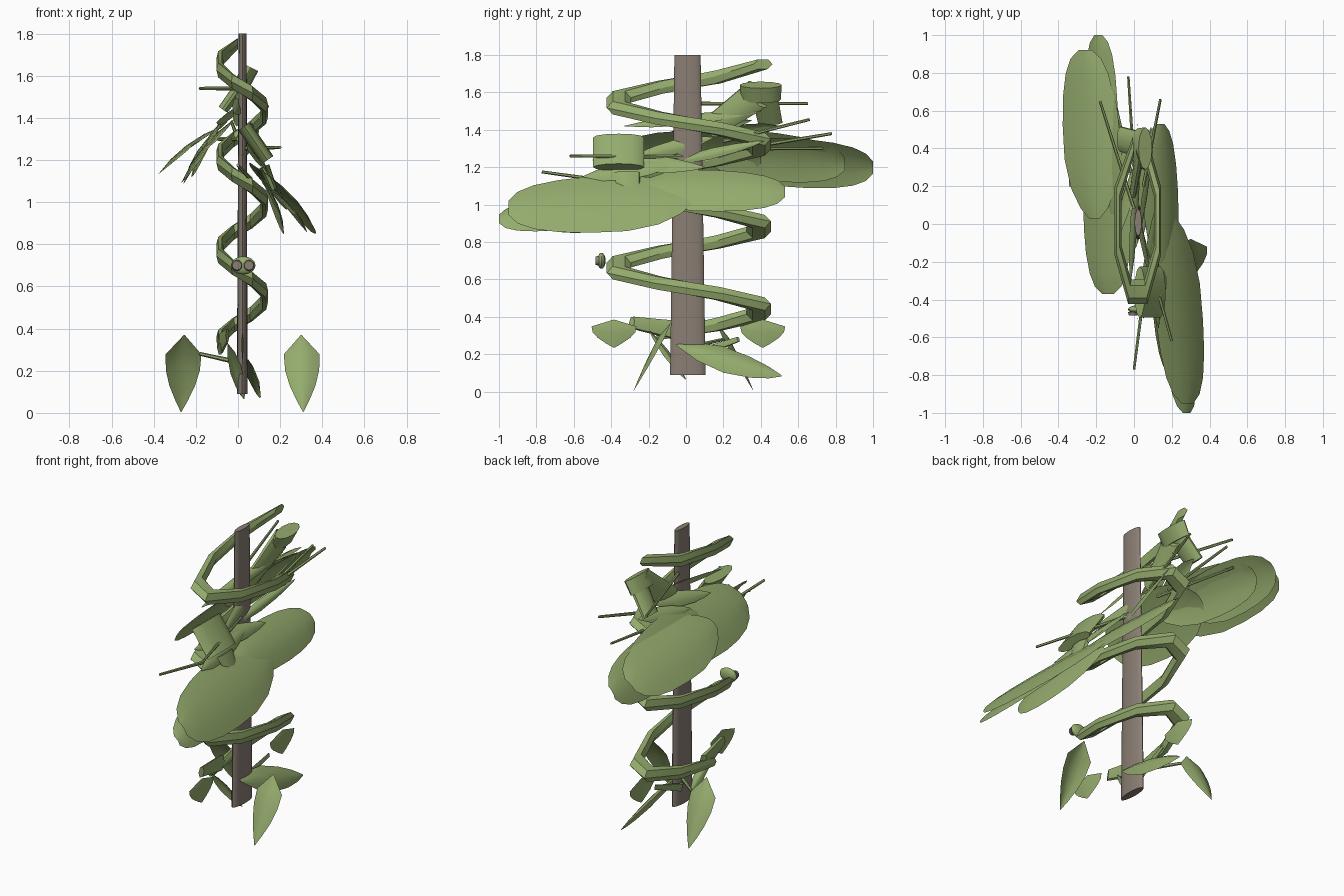
import bpy, bmesh, math
from mathutils import Vector

if "Cube" in bpy.data.objects:
    bpy.data.objects.remove(bpy.data.objects["Cube"])

SQ = 0.27  # the plant is flattened along x


def material(name, col):
    m = bpy.data.materials.new(name)
    m.diffuse_color = (*col, 1)
    m.use_nodes = True
    m.node_tree.nodes["Principled BSDF"].inputs["Base Color"].default_value = m.diffuse_color
    return m


GREEN = material("leaf green", (0.30, 0.41, 0.155))
BARK = material("grey bark", (0.255, 0.21, 0.175))


def finish(name, bm, mat, angle=35):
    bmesh.ops.recalc_face_normals(bm, faces=bm.faces)
    me = bpy.data.meshes.new(name)
    bm.to_mesh(me)
    bm.free()
    me.materials.append(mat)
    ob = bpy.data.objects.new(name, me)
    bpy.context.collection.objects.link(ob)
    bpy.ops.object.select_all(action='DESELECT')
    ob.select_set(True)
    bpy.context.view_layer.objects.active = ob
    bpy.ops.object.shade_smooth_by_angle(angle=math.radians(angle))
    return ob


def rod(name, a, b, r1, r2, sides=6, mat=GREEN, sx=SQ, sy=1):
    """Tapered rod from a to b, its round section scaled along x and y."""
    a = Vector((a[0] / sx, a[1] / sy, a[2]))
    b = Vector((b[0] / sx, b[1] / sy, b[2]))
    d = b - a
    bm = bmesh.new()
    bmesh.ops.create_cone(bm, cap_ends=True, segments=sides,
                          radius1=r1, radius2=r2, depth=d.length)
    q = Vector((0, 0, 1)).rotation_difference(d)
    for v in bm.verts:
        v.co = q @ v.co + (a + b) / 2
        v.co.x *= sx
        v.co.y *= sy
    return finish(name, bm, mat)


ROUND = [(0, .2), (.06, .5), (.18, .82), (.35, 1), (.55, 1),
         (.72, .93), (.86, .78), (.95, .56), (1, .25)]
KITE = [(0, .02), (.24, 1), (.45, .95), (.65, .72), (.85, .35), (1, .02)]
BLADE = [(0, .05), (.2, .7), (.45, 1), (.7, .8), (.88, .45), (1, .05)]


def leaf(name, base, tip, side, profile=ROUND, arch=.028):
    """Arched sheet from base to tip, side is the half-width vector."""
    base, tip, side = Vector(base), Vector(tip), Vector(side)
    n = (tip - base).cross(side).normalized()
    if n.z < 0:
        n = -n
    bm = bmesh.new()
    rows = []
    for s, w in profile:
        rows.append([bm.verts.new(base.lerp(tip, s) + side * (w * k)
                                  + n * arch * w * (.7 - k * k))
                     for k in (-1, -.5, 0, .5, 1)])
    for r, q in zip(rows, rows[1:]):
        for i in range(4):
            bm.faces.new((r[i], r[i + 1], q[i + 1], q[i]))
    return finish(name, bm, GREEN, 50)


# Support pole
rod("pole", (.02, .01, .09), (.022, .008, 1.8), .095, .07, 16, BARK)

# Climbing vine, eight straight pieces per turn
bm = bmesh.new()
rings = []
STEPS = 27
for i in range(STEPS):
    ang = (i / 8) * math.tau + math.pi / 8 if i else .2
    t = ang / math.tau
    end = .75 if i in (0, STEPS - 1) else 1
    z = 1.765 - .441 * t
    ring = []
    for k in range(6):
        p = math.tau * k / 6
        r = .405 + .07 * end * math.cos(p)
        ring.append(bm.verts.new((.02 - .28 * r * math.sin(ang),
                                  .015 + r * math.cos(ang),
                                  z + .04 * end * math.sin(p))))
    rings.append(ring)
for r, q in zip(rings, rings[1:]):
    for k in range(6):
        j = (k + 1) % 6
        bm.faces.new((r[k], r[j], q[j], q[k]))
bm.faces.new(rings[0])
bm.faces.new(rings[-1])
finish("vine", bm, GREEN, 25)
rod("vine_end", (-.08, -.06, .33), (-.05, -.29, .37), .055, .035)

# Round bud with two flat discs on the front
bm = bmesh.new()
bmesh.ops.create_uvsphere(bm, u_segments=12, v_segments=8, radius=1)
for v in bm.verts:
    v.co = (.025 + v.co.x * .058, -.452 + v.co.y * .022, .7 + v.co.z * .043)
finish("bud", bm, GREEN)
for x in (-.005, .052):
    bm = bmesh.new()
    bmesh.ops.create_cone(bm, cap_ends=True, segments=12, radius1=.027,
                          radius2=.022, depth=.02)
    for v in bm.verts:
        v.co = (x + v.co.x, -.475 - v.co.z, .7 + v.co.y)
    finish("bud_disc", bm, BARK)

# Broad leaves, lower cluster on the right
leaf("right_front_leaf", (.2, .03, 1.03), (.285, -.95, .985), (.125, 0, -.15))
leaf("right_back_leaf", (.16, -.25, 1.09), (.14, .53, 1.07), (.09, 0, -.11))
leaf("right_under_leaf", (.13, -.1, 1.06), (.19, -.78, .95), (.055, 0, -.14))
leaf("right_tip_leaf", (.21, -.3, 1.0), (.28, -1, .925), (.08, 0, -.09))

# Broad leaves, upper cluster on the left
leaf("left_back_leaf", (-.21, .03, 1.27), (-.26, .92, 1.235), (-.145, 0, -.11))
leaf("left_front_leaf", (-.155, .4, 1.25), (-.14, -.37, 1.25), (-.125, 0, -.15))
leaf("left_under_leaf", (-.12, .05, 1.3), (-.18, .85, 1.22), (-.07, 0, -.13))
leaf("left_tip_leaf", (-.17, .25, 1.25), (-.19, 1, 1.2), (-.085, 0, -.13))

# Stubby stalks with flat oval sections
rod("front_stalk", (.03, -.36, 1.36), (.14, -.36, 1.2), .034, .034, 12, sx=1, sy=4)
rod("front_stalk_foot", (.125, -.32, 1.17), (.17, -.3, 1.06), .026, .018, 8, sx=1, sy=3)
rod("back_stalk_rim", (.06, .4, 1.64), (.02, .4, 1.56), .04, .038, 12, sx=1, sy=2.8)
rod("back_stalk", (.03, .42, 1.58), (-.07, .45, 1.44), .028, .026, 12, sx=1, sy=2.6)
rod("back_stalk_branch", (.03, .38, 1.59), (-.01, .13, 1.41), .085, .06, 10)

# Thin spikes
for a, b in [((.02, .03, 1.255), (.2, -.62, 1.26)),
             ((.06, -.3, 1.11), (0, -.77, 1.175)),
             ((.0, .08, 1.54), (-.18, .65, 1.54)),
             ((.05, .2, 1.34), (.14, .66, 1.455)),
             ((.0, .3, 1.3), (-.03, .78, 1.38)),
             ((.0, .2, 1.3), (-.12, .73, 1.3))]:
    rod("spike", a, b, .011, .008, sx=.9)

# Narrow blades around both clusters
for a, b, s in [((.0, .15, 1.36), (.09, -.3, 1.25), (.012, 0, -.04)),
                ((.02, -.1, 1.22), (.1, .42, 1.34), (.012, 0, -.03)),
                ((-.02, -.33, 1.42), (.03, .4, 1.5), (.02, 0, -.03)),
                ((.05, -.5, 1.24), (.12, .1, 1.2), (.03, 0, -.05)),
                ((.13, -.55, 1.15), (.1, -.05, 1.22), (.03, 0, -.05)),
                ((.02, .35, 1.45), (-.1, -.1, 1.38), (-.03, 0, -.04)),
                ((-.02, .5, 1.42), (-.1, .1, 1.36), (-.03, 0, -.04))]:
    leaf("blade", a, b, s, BLADE, .015)

# Small leaves near the ground
leaf("ground_leaf_right", (.30, -.08, .37), (.31, -.28, .005), (.085, 0, 0),
     KITE, .03)
leaf("ground_leaf_left", (-.255, .16, .37), (-.27, .36, .005), (-.085, 0, 0),
     KITE, .03)
for y in (-.385, .41):
    leaf("side_leaf", (.02, y, .385), (.02, y, .235), (0, .12, 0), KITE, .01)
leaf("base_leaf", (.05, -.05, .25), (.09, .51, .085), (.045, 0, -.07), BLADE)
leaf("base_blade", (-.05, -.2, .33), (.03, 0, .065), (.025, 0, .02), BLADE)

# Twigs joining the ground leaves to the pole
rod("left_twig", (0, .03, .24), (-.18, .2, .28), .012, .009, sx=.9)
rod("back_twig", (-.01, .05, .2), (.02, .28, .28), .025, .015)
